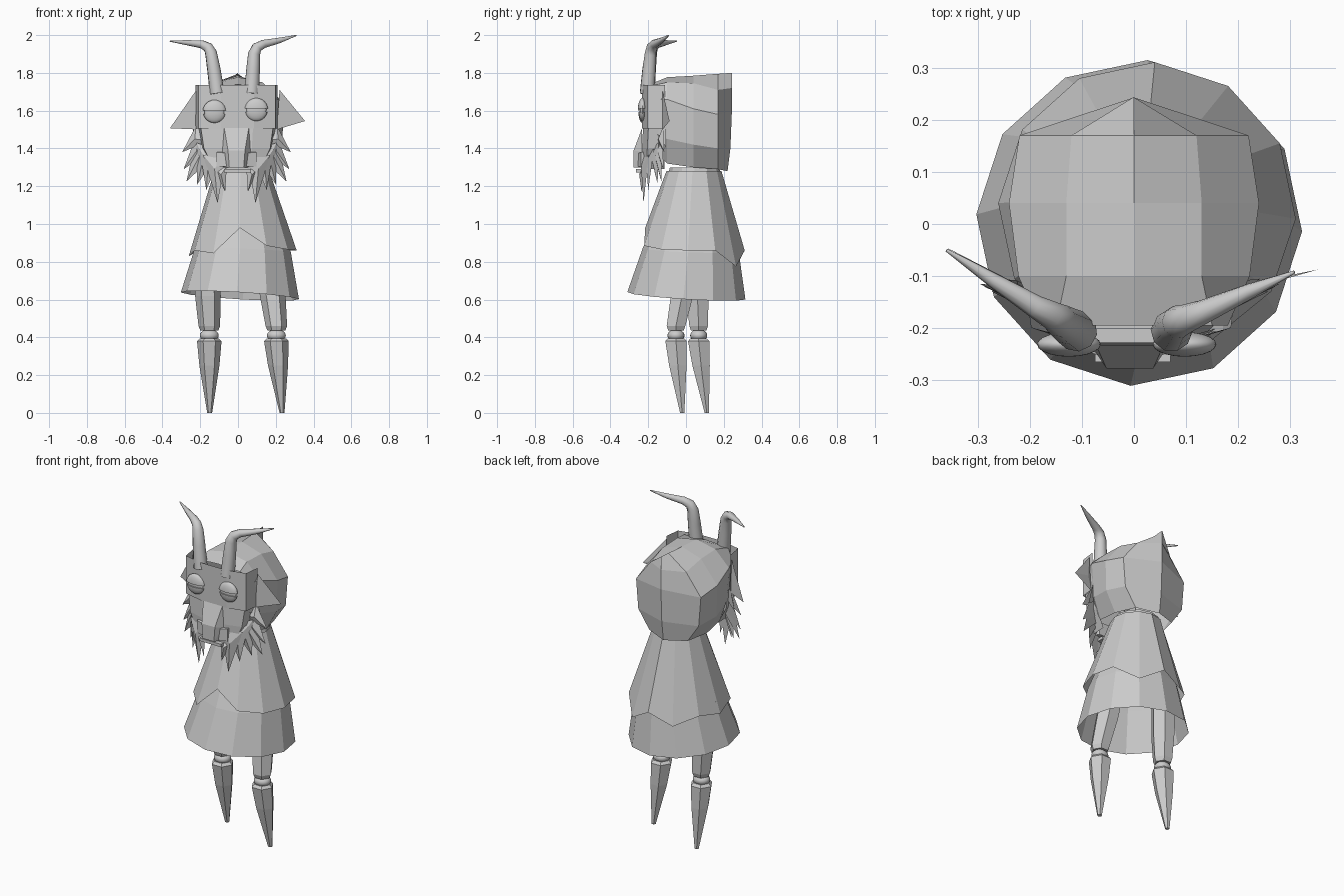
import bpy, bmesh, math
from mathutils import Vector

if "Cube" in bpy.data.objects:
    bpy.data.objects.remove(bpy.data.objects["Cube"])

GREY = (0.6, 0.6, 0.6, 1)
grey = bpy.data.materials.new("plain grey")
grey.use_nodes = True
grey.diffuse_color = GREY
grey.node_tree.nodes["Principled BSDF"].inputs["Base Color"].default_value = GREY


def finish(name, bm):
    bmesh.ops.remove_doubles(bm, verts=bm.verts, dist=0.0005)
    bmesh.ops.recalc_face_normals(bm, faces=bm.faces)
    mesh = bpy.data.meshes.new(name)
    bm.to_mesh(mesh)
    bm.free()
    mesh.materials.append(grey)
    ob = bpy.data.objects.new(name, mesh)
    bpy.context.collection.objects.link(ob)
    return ob


def loft(name, rows, closed=False, caps=False):
    """Skin quads between rows of points."""
    bm = bmesh.new()
    grid = [[bm.verts.new(p) for p in row] for row in rows]
    n = len(grid[0])
    for a, b in zip(grid, grid[1:]):
        for i in range(n if closed else n - 1):
            j = (i + 1) % n
            bm.faces.new((a[i], a[j], b[j], b[i]))
    if caps:
        bm.faces.new(grid[0])
        bm.faces.new(grid[-1])
    return finish(name, bm)


def ring(x, y, z, r, n, turn=0.0, slope=0.0):
    out = []
    for i in range(n):
        a = turn + math.tau * i / n
        dx, dy = r * math.cos(a), r * math.sin(a)
        out.append((x + dx, y + dy, z + slope * (dx + dy)))
    return out


def hull(name, points):
    bm = bmesh.new()
    for p in points:
        bm.verts.new(p)
    bmesh.ops.convex_hull(bm, input=bm.verts)
    return finish(name, bm)


def ball(name, centre, size, low=None, high=None):
    """Flattened ball, optionally cut to a band of height."""
    bm = bmesh.new()
    bmesh.ops.create_uvsphere(bm, u_segments=20, v_segments=12, radius=1)
    for cut, side in ((low, -1), (high, 1)):
        if cut is not None:
            geom = bm.verts[:] + bm.edges[:] + bm.faces[:]
            res = bmesh.ops.bisect_plane(bm, geom=geom, plane_co=(0, 0, cut),
                                         plane_no=(0, 0, side), clear_outer=True)
            edges = [e for e in res["geom_cut"] if isinstance(e, bmesh.types.BMEdge)]
            bmesh.ops.edgeloop_fill(bm, edges=edges)
    for v in bm.verts:
        v.co = Vector(centre) + Vector(a * b for a, b in zip(v.co, size))
    ob = finish(name, bm)
    bpy.context.view_layer.objects.active = ob
    bpy.ops.object.select_all(action='DESELECT')
    ob.select_set(True)
    bpy.ops.object.shade_smooth_by_angle(angle=math.radians(40))


# Coat: a flared skirt under a cape with an uneven hem
turn = math.radians(-93)
loft("coat_skirt", [ring(0.01, 0.002, 0.62, 0.313, 12, turn, -0.06),
                    ring(0.025, 0.025, 0.86, 0.255, 12, turn, -0.04),
                    ring(0.02, 0.04, 1.15, 0.15, 12, turn)], closed=True)
hem = (0.98, 0.885, 0.865, 0.86, 0.86, 0.775, 0.86, 0.80, 0.855, 0.83, 0.86, 0.845)
cape_top = ring(0.02, 0.042, 1.28, 0.146, 12, turn)
cape_low = []
for top, low, z in zip(cape_top, ring(0.025, 0.025, 0.86, 0.286, 12, turn), hem):
    p = Vector(top).lerp(Vector(low), min(1, (1.28 - z) / 0.42))
    p.z = z
    cape_low.append(p)
loft("coat_cape", [cape_low, cape_top], closed=True)
loft("collar", [ring(0.02, 0.045, 1.26, 0.14, 12), ring(0.02, 0.045, 1.30, 0.13, 12)],
     closed=True, caps=True)

# Hood: arches from the face back to a pointed rear seam
arches = [
    (-0.195, [(0.10, 1.42), (0.17, 1.5), (0.18, 1.66), (0.15, 1.73), (0, 1.738)]),
    (-0.10, [(0.16, 1.32), (0.205, 1.45), (0.222, 1.66), (0.13, 1.75), (0, 1.777)]),
    (0.04, [(0.17, 1.30), (0.235, 1.42), (0.24, 1.61), (0.13, 1.745), (0, 1.785)]),
    (0.17, [(0.13, 1.29), (0.205, 1.40), (0.22, 1.58), (0.12, 1.71), (0, 1.795)]),
]
rows = [[(-x, y, z) for x, z in half] + [(x, y, z) for x, z in half[-2::-1]]
        for y, half in arches]
seam = [(0, 0.22, 1.28), (0, 0.235, 1.40), (0, 0.243, 1.6), (0, 0.243, 1.72), (0, 0.244, 1.80)]
rows.append(seam + seam[-2::-1])
loft("hood", rows)

# Mask: wrapped brow and narrowing cheeks, as thin sheets
brow = [(-0.225, -0.11), (-0.21, -0.205), (-0.09, -0.233),
        (0.085, -0.233), (0.198, -0.205), (0.21, -0.11)]
loft("mask_brow", [[(x, y, 1.737) for x, y in brow], [(x, y, 1.505) for x, y in brow]])
loft("mask_cheeks", [[(x * 0.94, y + 0.006, 1.515) for x, y in brow],
                     [(x * 0.86, y, 1.40) for x, y in brow],
                     [(x * 0.6, y - 0.005, 1.29) for x, y in brow]])

# Snout, jaw and mouth
snout = [(0.065, -0.232, 1.51), (0.045, -0.277, 1.39), (0.038, -0.277, 1.30),
         (0.065, -0.232, 1.30), (0.075, -0.232, 1.38)]
jaw = [(0.105, -0.238, 1.38), (0.105, -0.238, 1.305), (0.10, -0.20, 1.38), (0.09, -0.20, 1.30),
       (0.05, -0.255, 1.375), (0.05, -0.255, 1.305)]
for name, half in (("snout", snout), ("jaw", jaw)):
    hull(name, [(s * x - 0.008, y, z) for x, y, z in half for s in (1, -1)])
hull("mouth", [(x, y, z) for x in (-0.075, 0.07) for y in (-0.265, -0.19) for z in (1.272, 1.29)])

# Sleepy eyes with upper and lower lids
for side, x, z in (("right", -0.125, 1.595), ("left", 0.097, 1.605)):
    ball(side + "_eyeball", (x, -0.231, z), (0.053, 0.014, 0.053))
    ball(side + "_upper_lid", (x, -0.231, z), (0.062, 0.024, 0.062), low=0.1)
    ball(side + "_lower_lid", (x, -0.231, z), (0.06, 0.021, 0.06), high=-0.2)

# Ears
for side, s, tip in (("right", -1, (-0.36, -0.045, 1.507)), ("left", 1, (0.355, -0.087, 1.545))):
    hull(side + "_ear", [(s * 0.22, -0.125, 1.71), (s * 0.205, -0.125, 1.50), tip,
                         (s * 0.24, -0.11, 1.58)])

# Horns: tapered tubes with a sharp bend
horns = {
    "right_horn": [(-0.11, -0.205, 1.69, 0.040), (-0.128, -0.195, 1.82, 0.036),
                   (-0.143, -0.185, 1.905, 0.032), (-0.158, -0.175, 1.935, 0.027),
                   (-0.19, -0.158, 1.951, 0.022), (-0.27, -0.108, 1.96, 0.014),
                   (-0.36, -0.05, 1.968, 0.003)],
    "left_horn": [(0.072, -0.205, 1.69, 0.040), (0.08, -0.195, 1.82, 0.036),
                  (0.085, -0.188, 1.90, 0.032), (0.10, -0.182, 1.935, 0.028),
                  (0.135, -0.168, 1.953, 0.023), (0.22, -0.13, 1.972, 0.015),
                  (0.308, -0.092, 1.998, 0.003)],
}
for name, path in horns.items():
    curve = bpy.data.curves.new(name, 'CURVE')
    curve.dimensions = '3D'
    curve.bevel_depth = 1
    curve.bevel_resolution = 3
    curve.use_fill_caps = True
    spline = curve.splines.new('POLY')
    spline.points.add(len(path) - 1)
    for point, (x, y, z, r) in zip(spline.points, path):
        point.co = (x, y, z, 1)
        point.radius = r
    spline.use_smooth = True
    curve.materials.append(grey)
    bpy.context.collection.objects.link(bpy.data.objects.new(name, curve))

# Shaggy beard: x, y, z of the root, then x, z of the tip, and the width
tufts = [(0.18, -0.125, 1.50, 0.25, 1.40, 0.10), (0.18, -0.135, 1.48, 0.288, 1.38, 0.11),
         (0.17, -0.14, 1.43, 0.28, 1.29, 0.12), (0.16, -0.15, 1.41, 0.265, 1.225, 0.14),
         (0.15, -0.17, 1.41, 0.208, 1.21, 0.14), (0.135, -0.19, 1.39, 0.16, 1.18, 0.13),
         (0.115, -0.215, 1.37, 0.10, 1.11, 0.13), (0.085, -0.225, 1.30, 0.06, 1.17, 0.07)]
bm = bmesh.new()
for s in (1, -1):
    for x, y, z, tx, tz, w in tufts:
        root = Vector((s * x - 0.008, y, z))
        tip = Vector((s * tx - 0.008, y - 0.01 if x < 0.14 else y + 0.02, tz))
        along = (tip - root).normalized()
        out = Vector((s * x * 0.5, -0.2, 0)).normalized()
        across = along.cross(out).normalized() * w / 2
        belly = root.lerp(tip, 0.3)
        a, b, c, d = (bm.verts.new(p) for p in (root - across, root + across, tip,
                                                belly + out * 0.02))
        for tri in ((a, b, c), (a, b, d), (b, c, d), (c, a, d)):
            bm.faces.new(tri)
finish("beard", bm)

# Legs: slanted thigh, ball knee and pointed shin
for side, hip, knee, toe in (("right", (-0.17, 0.05), (-0.152, 0.067), (-0.15, 0.11)),
                             ("left", (0.155, 0.027), (0.203, -0.053), (0.233, -0.02))):
    thigh = Vector(hip).lerp(Vector(knee), 0.6)
    loft(side + "_thigh", [ring(*hip, 0.9, 0.068, 6), ring(*thigh, 0.62, 0.068, 6),
                           ring(*knee, 0.46, 0.057, 6), ring(*knee, 0.435, 0.047, 6)],
         closed=True, caps=True)
    ball(side + "_knee", (*knee, 0.41), (0.05, 0.045, 0.033))
    shin = Vector(knee).lerp(Vector(toe), 0.3)
    loft(side + "_shin", [ring(*knee, 0.395, 0.05, 6), ring(*knee, 0.38, 0.065, 6),
                          ring(*shin, 0.25, 0.053, 6), ring(*toe, 0, 0.013, 6)],
         closed=True, caps=True)
